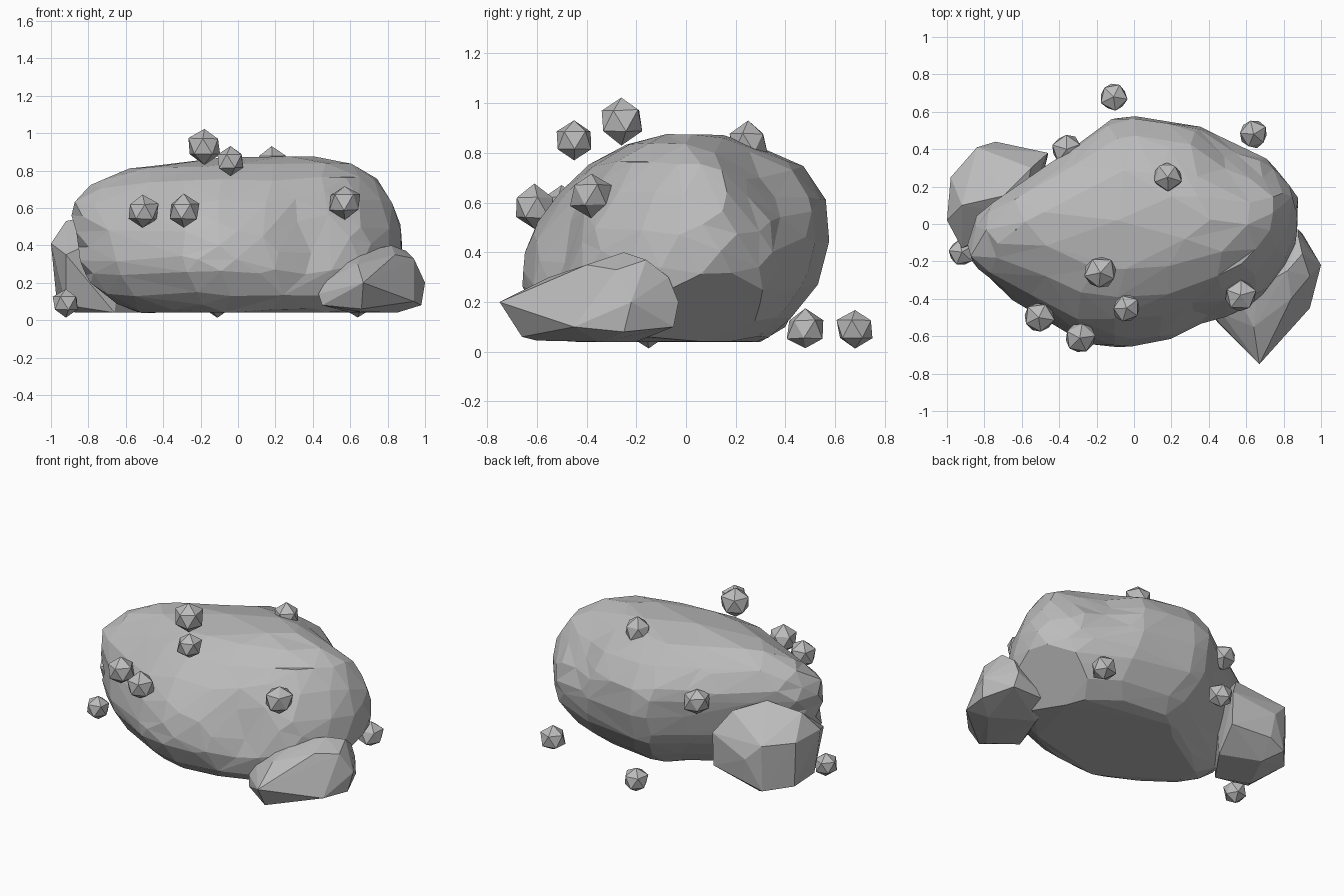
import bpy, bmesh, math, random
from mathutils import Vector, Matrix, Euler

old = bpy.data.objects.get("Cube")
if old:
    bpy.data.objects.remove(old, do_unlink=True)

random.seed(4)

# Single stone colour
stone = bpy.data.materials.new("stone_grey")
stone.use_nodes = True
grey = (0.5, 0.5, 0.5, 1)
stone.diffuse_color = grey
stone.node_tree.nodes["Principled BSDF"].inputs["Base Color"].default_value = grey


def finish(bm, name):
    """Turn a bmesh into a flat shaded stone object."""
    bmesh.ops.recalc_face_normals(bm, faces=bm.faces[:])
    mesh = bpy.data.meshes.new(name)
    bm.to_mesh(mesh)
    bm.free()
    mesh.materials.append(stone)
    obj = bpy.data.objects.new(name, mesh)
    bpy.context.collection.objects.link(obj)
    return obj


def hull_rock(name, points):
    """Faceted rock wrapped around a few corner points."""
    bm = bmesh.new()
    for p in points:
        bm.verts.new(p)
    bmesh.ops.convex_hull(bm, input=bm.verts[:])
    loose = [v for v in bm.verts if not v.link_faces]
    bmesh.ops.delete(bm, geom=loose, context='VERTS')
    return finish(bm, name)


# Main boulder: plan outline, and levels of elevation, height, x range, y range
plan = [Vector(p) for p in (
    (.88, .15), (.73, .36), (.38, .52), (0, .58), (-.12, .57), (-.3, .42),
    (-.6, .2), (-.85, .02), (-.9, -.2), (-.7, -.4), (-.5, -.52), (-.3, -.64),
    (-.1, -.67), (.2, -.63), (.5, -.52), (.68, -.4), (.82, -.2), (.88, -.05))]
plan_box = (-.9, .88, -.67, .58)
levels = [
    (-90, .04, -.1, 0, -.1, 0),
    (-50, .04, -.56, .66, -.48, .31),
    (-32, .13, -.73, .84, -.59, .42),
    (-12, .28, -.85, .875, -.67, .54),
    (5, .45, -.87, .88, -.64, .58),
    (20, .61, -.89, .84, -.54, .57),
    (38, .75, -.78, .76, -.4, .47),
    (56, .83, -.57, .63, -.25, .29),
    (75, .87, -.08, .42, -.09, .15),
    (90, .87, .15, .2, .03, .05)]


def plan_point(angle):
    """Where a ray from the middle meets the plan outline."""
    ray = Vector((math.cos(angle), math.sin(angle)))
    for a, b in zip(plan, plan[1:] + plan[:1]):
        edge = b - a
        det = ray.x * -edge.y + edge.x * ray.y
        t = (a.x * -edge.y + edge.x * a.y) / det
        s = (ray.x * a.y - ray.y * a.x) / det
        if t > 0 and -1e-6 <= s <= 1 + 1e-6:
            return ray * t
    return ray


def boulder_point(d):
    elev = math.degrees(math.asin(max(-1, min(1, d.z))))
    for low, high in zip(levels, levels[1:]):
        if elev <= high[0]:
            break
    f = (elev - low[0]) / (high[0] - low[0])
    z, x0, x1, y0, y1 = (p + (q - p) * f for p, q in zip(low[1:], high[1:]))
    p = plan_point(math.atan2(d.y, d.x))
    u = (p.x - plan_box[0]) / (plan_box[1] - plan_box[0])
    v = (p.y - plan_box[2]) / (plan_box[3] - plan_box[2])
    x = x0 + (x1 - x0) * u
    return Vector((x, y0 + (y1 - y0) * v, z * (1 + .025 * x)))


# Front hollow, right end corner, sloped back shoulder: centre, push, reach
shapers = [(Vector((.38, -.52, .42)), Vector((-.02, .07, 0)), .19),
           (Vector((-.84, -.2, .63)), Vector((-.04, -.04, .01)), .14),
           (Vector((.6, .35, .7)), Vector((-.05, -.05, -.08)), .25)]
bm = bmesh.new()
bmesh.ops.create_icosphere(bm, subdivisions=4, radius=1)
for v in bm.verts:
    p = boulder_point(v.co.normalized())
    for centre, push, reach in shapers:
        p += push * math.exp(-((p - centre).length / reach) ** 2)
    v.co = p
# Undercut below the left end
bmesh.ops.bisect_plane(bm, geom=bm.verts[:] + bm.edges[:] + bm.faces[:],
                       plane_co=(.88, -.05, .28), plane_no=(.94, .335, -1),
                       clear_outer=True)
bmesh.ops.holes_fill(bm, edges=bm.edges[:], sides=0)
bmesh.ops.triangulate(bm, faces=bm.faces[:])
boulder = finish(bm, "main_boulder")
facets = boulder.modifiers.new("large_facets", 'DECIMATE')
facets.ratio = .27

# Two side rocks leaning on the boulder
hull_rock("front_left_rock", [
    (.67, -.75, .2), (.66, -.66, .06), (.45, -.53, .08), (.43, -.5, .14),
    (.47, -.48, .21), (.56, -.4, .31), (.66, -.34, .365), (.64, -.55, .3),
    (.82, -.25, .4), (.84, -.4, .35), (.94, -.28, .33), (.9, -.16, .37),
    (.88, -.07, .3), (1, -.22, .2), (.98, -.25, .08), (.94, -.45, .1),
    (.9, -.05, .1), (.88, -.03, .2), (.6, -.05, .1), (.6, -.2, .04),
    (.85, -.35, .04), (.65, -.6, .045)])
hull_rock("back_right_rock", [
    (-1, .02, .41), (-.98, .25, .4), (-.97, .25, .11), (-.84, .41, .4),
    (-.84, .4, .1), (-.74, .44, .3), (-.72, .42, .14), (-.46, .38, .38),
    (-.46, .37, .16), (-.55, .3, .52), (-.7, .15, .57), (-.6, .05, .5),
    (-.92, .1, .53), (-.97, 0, .28), (-.92, -.03, .08), (-.87, .05, .04),
    (-.75, .3, .04), (-.5, .2, .04), (-.92, -.13, .35), (-.66, -.03, .04)])

# Pebbles scattered over and around the boulder
pebbles = [
    (-.11, .68, .09, .08), (.64, .48, .09, .08), (-.92, -.15, .09, .075),
    (-.18, -.26, .93, .095), (-.04, -.45, .85, .08), (.18, .25, .84, .085),
    (.57, -.38, .63, .09), (-.29, -.61, .58, .09), (-.51, -.5, .58, .09),
    (-.36, .4, .57, .085), (-.63, -.03, .71, .08)]
for i, (x, y, z, r) in enumerate(pebbles):
    bm = bmesh.new()
    bmesh.ops.create_icosphere(bm, subdivisions=1, radius=r)
    for v in bm.verts:
        v.co *= random.uniform(.93, 1.08)
    turn = Euler((0, 0, random.uniform(0, math.tau))).to_matrix()
    bmesh.ops.transform(bm, matrix=Matrix.Translation((x, y, z)) @ turn.to_4x4(),
                        verts=bm.verts[:])
    finish(bm, f"pebble_{i + 1}")
